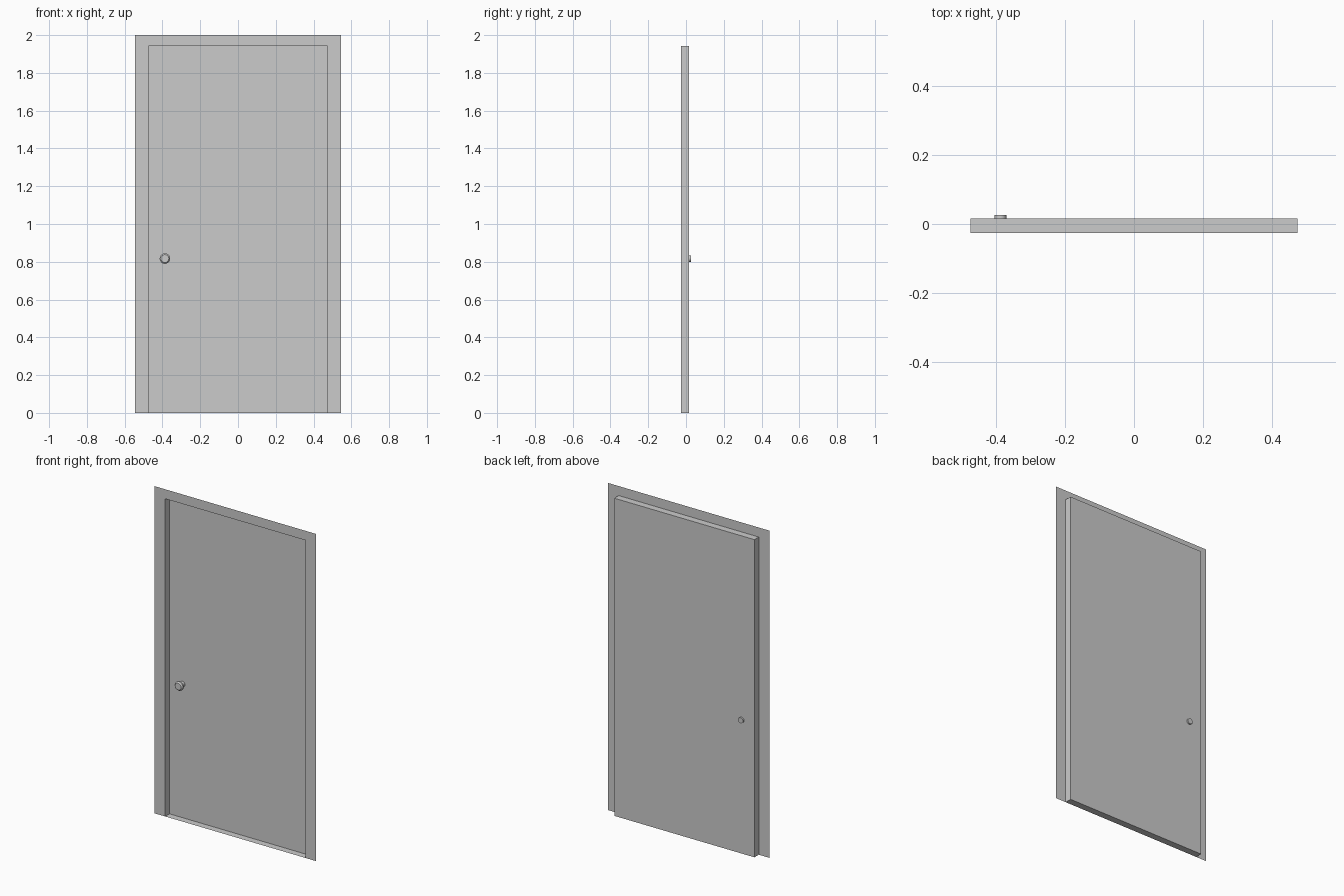
import bpy, bmesh, math

if "Cube" in bpy.data.objects:
    bpy.data.objects.remove(bpy.data.objects["Cube"])

FRONT, PANEL, BACK = -0.026, 0.016, 0.026   # depth of frame, door leaf and knob end
OUT_X, OUT_Z = 0.545, 2.0                   # outer frame
IN_X, IN_Z = 0.474, 1.942                   # door opening


def finish(name, bm):
    bmesh.ops.remove_doubles(bm, verts=bm.verts, dist=1e-5)
    mesh = bpy.data.meshes.new(name)
    bm.to_mesh(mesh)
    bm.free()
    obj = bpy.data.objects.new(name, mesh)
    bpy.context.collection.objects.link(obj)
    return obj


def face(bm, pts):
    return bm.faces.new([bm.verts.new(p) for p in pts])


# Thin face frame around the two sides and top of the opening
bm = bmesh.new()
outer = [(-OUT_X, 0), (-OUT_X, OUT_Z), (OUT_X, OUT_Z), (OUT_X, 0)]
inner = [(-IN_X, 0), (-IN_X, IN_Z), (IN_X, IN_Z), (IN_X, 0)]
for i in range(3):
    face(bm, [(x, FRONT, z) for x, z in
              (outer[i], outer[i + 1], inner[i + 1], inner[i])])
finish("door_frame", bm)

# Reveal walls, including the threshold
bm = bmesh.new()
for i in range(4):
    (x0, z0), (x1, z1) = inner[i], inner[(i + 1) % 4]
    face(bm, [(x0, FRONT, z0), (x1, FRONT, z1), (x1, PANEL, z1), (x0, PANEL, z0)])
finish("door_reveal", bm)

# Recessed door leaf
bm = bmesh.new()
face(bm, [(x, PANEL, z) for x, z in reversed(inner)])
finish("door_leaf", bm)

# Turned knob: wide head in front, narrow spindle end at the back
bm = bmesh.new()
sides = 16
profile = [(0.021, FRONT), (0.028, -0.019), (0.028, -0.010),
           (0.017, -0.001), (0.017, BACK)]
rings = [[bm.verts.new((-0.387 + r * math.cos(2 * math.pi * k / sides), y,
                        0.817 + r * math.sin(2 * math.pi * k / sides)))
          for k in range(sides)] for r, y in profile]
for a, b in zip(rings, rings[1:]):
    for k in range(sides):
        n = (k + 1) % sides
        bm.faces.new((a[k], a[n], b[n], b[k]))
bm.faces.new(rings[0])
bm.faces.new(rings[-1])
bmesh.ops.recalc_face_normals(bm, faces=bm.faces)
knob = finish("door_knob", bm)
bpy.context.view_layer.objects.active = knob
knob.select_set(True)
bpy.ops.object.shade_smooth_by_angle(angle=math.radians(30))
